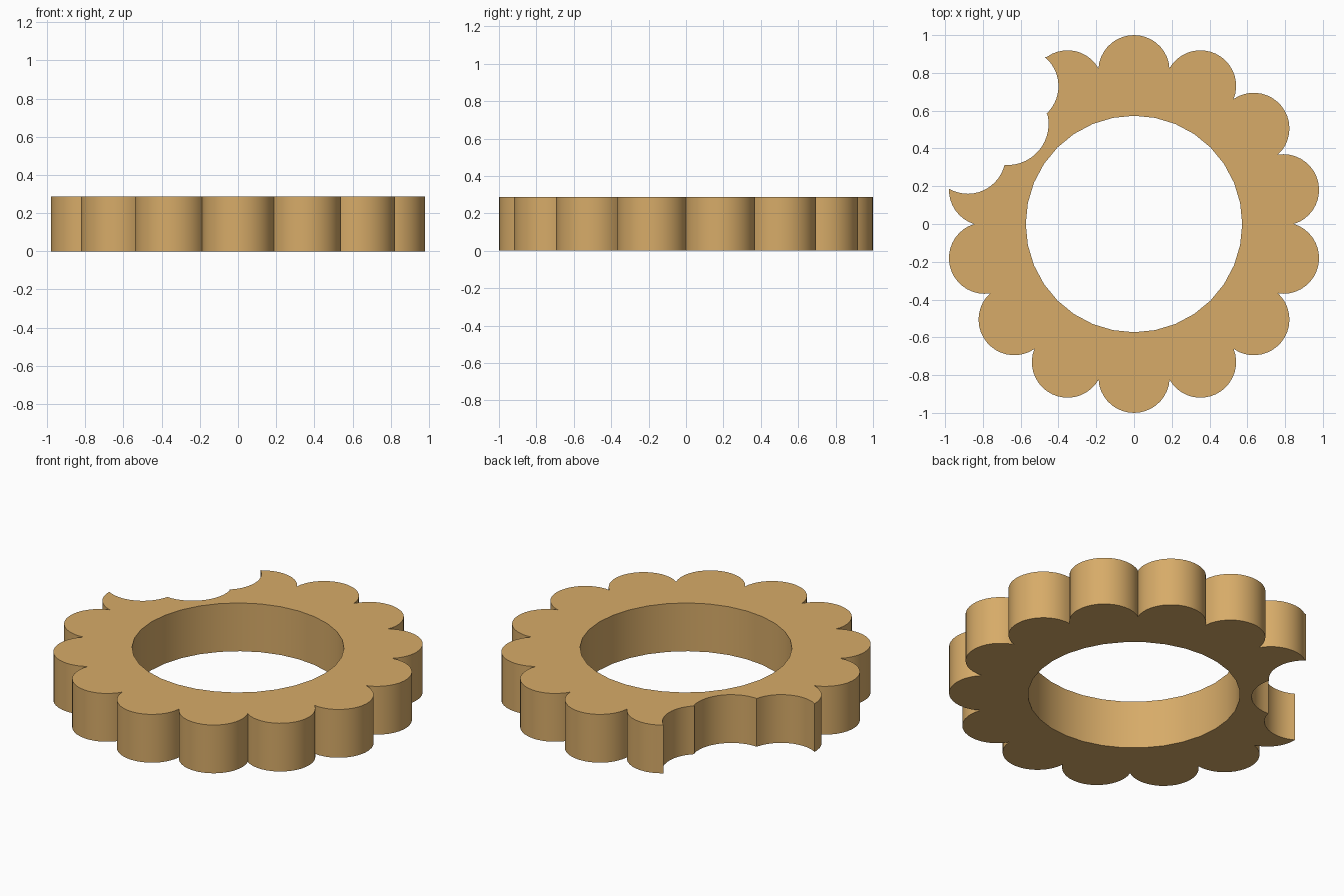
import bpy, bmesh, math
from mathutils import Vector

if "Cube" in bpy.data.objects:
    bpy.data.objects.remove(bpy.data.objects["Cube"])

HEIGHT = 0.288
LOBES, LOBE_R, LOBE_DIST = 14, 0.189, 0.811
STEP = 2 * math.pi / LOBES
# bite circles: centre, radius, start and end angle (clockwise)
BITES = [((-0.60, 0.73), 0.20, 50, -47),
         ((-0.67, 0.53), 0.218, 13, -94),
         ((-0.88, 0.36), 0.20, -13, -120)]


def arc(centre, radius, a0, a1, n):
    return [Vector((centre[0] + radius * math.cos(a0 + (a1 - a0) * i / n),
                    centre[1] + radius * math.sin(a0 + (a1 - a0) * i / n), 0))
            for i in range(n + 1)]


def bitten(p):
    return any((p - Vector((*c, 0))).length < r + 0.008 for c, r, _, _ in BITES)


# scalloped rim, counter-clockwise from the lobe just past the bite
cusp = 0.845
half = math.atan2(cusp * math.sin(STEP / 2), cusp * math.cos(STEP / 2) - LOBE_DIST)
outline = []
for k in range(LOBES - 1):
    a = math.pi / 2 + (k + 3) * STEP
    c = (LOBE_DIST * math.cos(a), LOBE_DIST * math.sin(a))
    pts = arc(c, LOBE_R, a - half, a + half, 18)
    outline += [p for p in pts if not bitten(p)]
# bite edge
for c, r, a0, a1 in BITES:
    outline += arc(c, r, math.radians(a0), math.radians(a1), 14)
# centre hole
hole = arc((0, 0), 0.573, 0, 2 * math.pi, 32)[:-1]

# fill the flat shape and extrude it
bm = bmesh.new()
for loop in (outline, hole):
    vs = []
    for p in loop:
        if not vs or (p - vs[-1].co).length > 0.004:
            vs.append(bm.verts.new(p))
    if (vs[-1].co - vs[0].co).length < 0.004:
        bm.verts.remove(vs.pop())
    for i, v in enumerate(vs):
        bm.edges.new((v, vs[(i + 1) % len(vs)]))
bmesh.ops.triangle_fill(bm, use_beauty=True, edges=bm.edges[:], normal=(0, 0, 1))
ext = bmesh.ops.extrude_face_region(bm, geom=bm.faces[:], use_keep_orig=True)
bmesh.ops.translate(bm, vec=(0, 0, HEIGHT),
                    verts=[g for g in ext["geom"] if isinstance(g, bmesh.types.BMVert)])
bmesh.ops.recalc_face_normals(bm, faces=bm.faces[:])

mesh = bpy.data.meshes.new("bitten_biscuit_ring")
bm.to_mesh(mesh)
bm.free()
biscuit = bpy.data.objects.new("bitten_biscuit_ring", mesh)
bpy.context.collection.objects.link(biscuit)

mat = bpy.data.materials.new("golden biscuit")
mat.diffuse_color = (0.68, 0.41, 0.14, 1)
mat.use_nodes = True
mat.node_tree.nodes["Principled BSDF"].inputs["Base Color"].default_value = mat.diffuse_color
mesh.materials.append(mat)

bpy.context.view_layer.objects.active = biscuit
biscuit.select_set(True)
bpy.ops.object.shade_smooth_by_angle(angle=math.radians(30))
